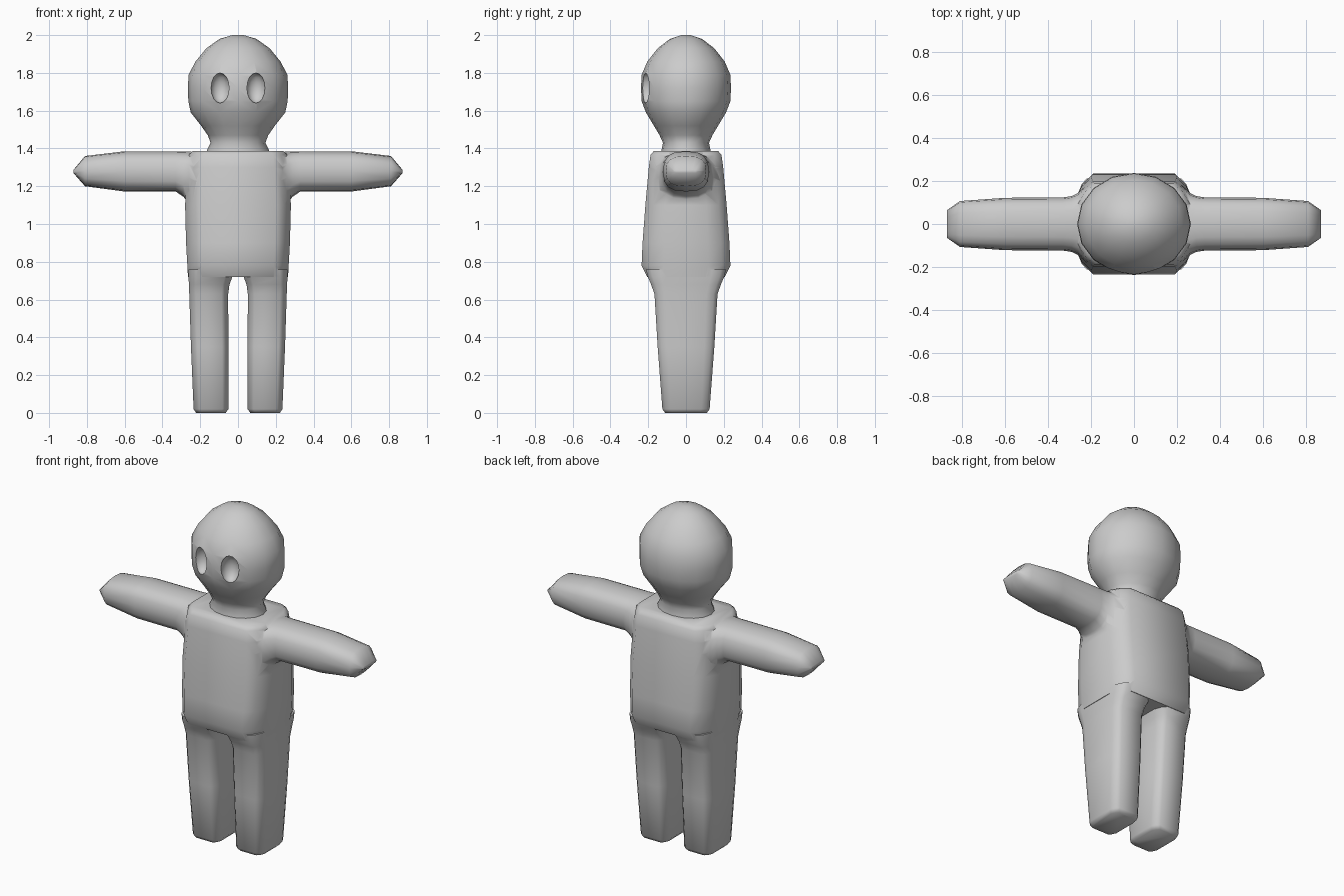
import bpy, bmesh
from math import cos, sin, pi, radians, copysign

if "Cube" in bpy.data.objects:
    bpy.data.objects.remove(bpy.data.objects["Cube"])


def loft(name, rings):
    """Skin a list of equal-length point rings and cap both ends."""
    bm = bmesh.new()
    vs = [[bm.verts.new(p) for p in r] for r in rings]
    n = len(vs[0])
    for a, b in zip(vs, vs[1:]):
        for i in range(n):
            j = (i + 1) % n
            bm.faces.new((a[i], a[j], b[j], b[i]))
    bm.faces.new(vs[0][::-1])
    bm.faces.new(vs[-1])
    bmesh.ops.recalc_face_normals(bm, faces=bm.faces)
    me = bpy.data.meshes.new(name)
    bm.to_mesh(me)
    bm.free()
    ob = bpy.data.objects.new(name, me)
    bpy.context.collection.objects.link(ob)
    return ob


def oval(hx, hy, n=16, power=2.0):
    """Superellipse outline."""
    pts = []
    for i in range(n):
        c, s = cos(2 * pi * i / n), sin(2 * pi * i / n)
        pts.append((hx * copysign(abs(c) ** (2 / power), c),
                    hy * copysign(abs(s) ** (2 / power), s)))
    return pts


def panel(hx, hy, fx, fy):
    """Rectangle outline with softened corners."""
    q = [(1, fy), ((1 + fx) / 2 + .02, (1 + fy) / 2 + .05), (fx, 1)]
    unit = (q + [(-x, y) for x, y in q[::-1]]
            + [(-x, -y) for x, y in q] + [(x, -y) for x, y in q[::-1]])
    return [(hx * x, hy * y) for x, y in unit]


def combine(target, tool, operation):
    """Apply a boolean and discard the tool."""
    m = target.modifiers.new("join", 'BOOLEAN')
    m.operation, m.solver, m.object = operation, 'EXACT', tool
    bpy.context.view_layer.objects.active = target
    bpy.ops.object.modifier_apply(modifier=m.name)
    bpy.data.objects.remove(tool)


# Torso: z, half width, half depth
torso = [(.72, .265, .205), (.78, .268, .235), (.9, .275, .23), (1.1, .28, .215),
         (1.3, .27, .197), (1.365, .26, .188), (1.387, .24, .17)]
body = loft("body", [[(x, y, z) for x, y in panel(hx, hy, .71, .5)]
                     for z, hx, hy in torso])

# Head and neck: z, half width, half depth
head = [(1.34, .17, .135), (1.39, .165, .13), (1.43, .145, .122), (1.47, .16, .14),
        (1.52, .195, .17), (1.59, .25, .212), (1.65, .263, .235), (1.72, .265, .238),
        (1.79, .262, .235), (1.86, .225, .205), (1.93, .168, .15),
        (1.98, .098, .085), (2.0, .03, .025)]
skull = loft("head", [[(x, y, z) for x, y in oval(hx, hy)] for z, hx, hy in head])

# Eye sockets pressed into the face
for s in (-1, 1):
    bpy.ops.mesh.primitive_uv_sphere_add(segments=12, ring_count=8,
                                         location=(s * .095, -.212, 1.72))
    socket = bpy.context.object
    socket.scale = (.052, .055, .08)
    bpy.context.view_layer.update()
    combine(skull, socket, 'DIFFERENCE')
combine(body, skull, 'UNION')

# Legs: z, inner x, outer x, half depth
leg = [(0, .065, .222, .11), (.02, .051, .235, .125), (.35, .051, .249, .15),
       (.63, .052, .258, .167), (.68, .045, .26, .185), (.72, .03, .262, .202),
       (.76, .015, .262, .212)]
# Arms: x, half depth, bottom z, top z
arm = [(.15, .19, 1.07, 1.375), (.22, .18, 1.08, 1.38), (.26, .145, 1.11, 1.384),
       (.29, .13, 1.145, 1.385), (.33, .124, 1.172, 1.385), (.6, .122, 1.172, 1.385),
       (.81, .107, 1.2, 1.36), (.87, .065, 1.268, 1.288)]
for s in (-1, 1):
    limb = loft("leg", [[(s * ((a + b) / 2 + x), y, z)
                         for x, y in panel((b - a) / 2, hy, .66, .65)]
                        for z, a, b, hy in leg])
    combine(body, limb, 'UNION')
    limb = loft("arm", [[(s * x, y, (lo + hi) / 2 + z)
                         for y, z in oval(hy, (hi - lo) / 2, 16, 2.7)]
                        for x, hy, lo, hi in arm])
    combine(body, limb, 'UNION')

# Smooth shading over the whole figure
bpy.ops.object.select_all(action='DESELECT')
body.select_set(True)
bpy.context.view_layer.objects.active = body
bpy.ops.object.shade_smooth_by_angle(angle=radians(55))
